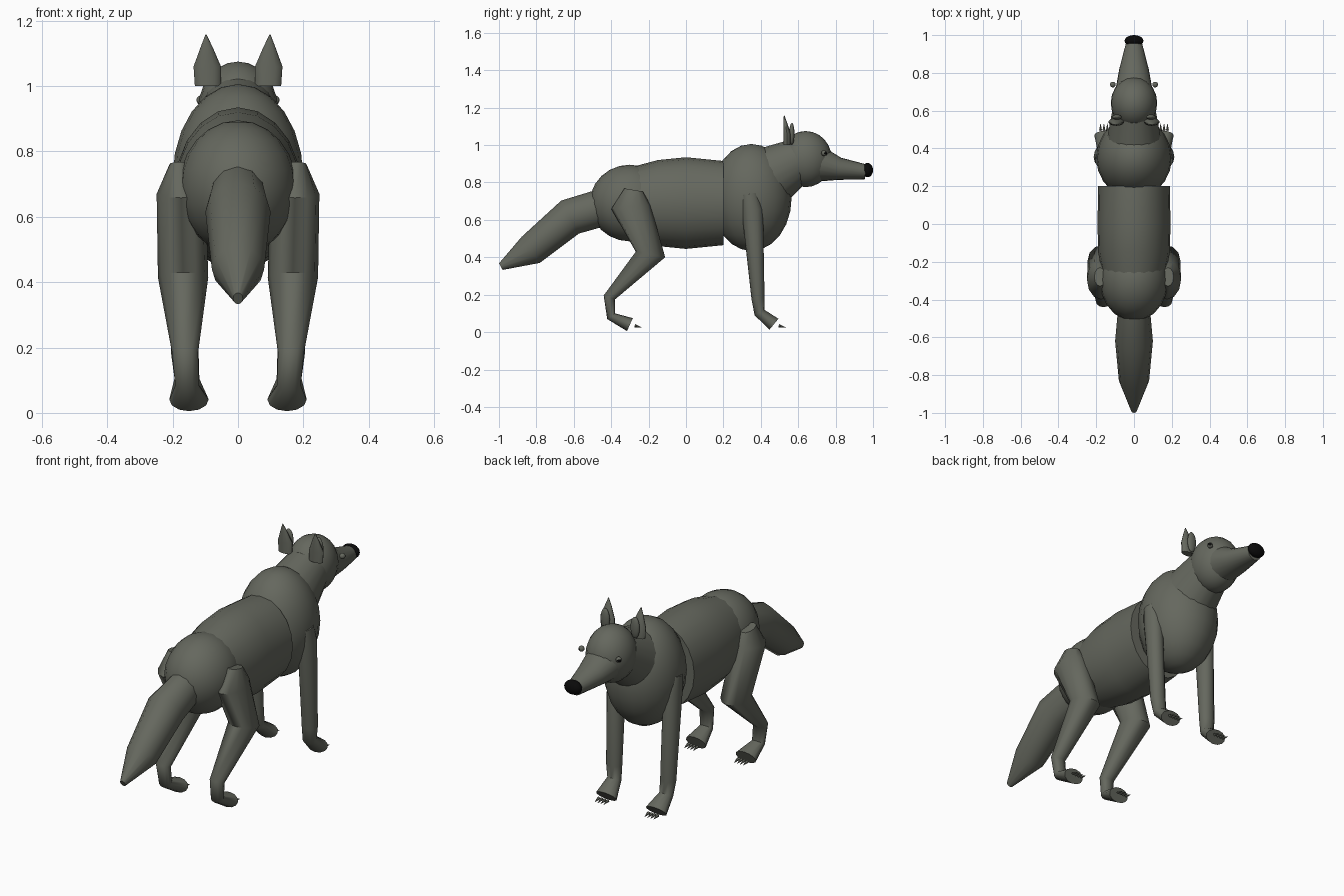
import bpy
import bmesh
from math import cos, sin, pi
from mathutils import Matrix, Vector

cube = bpy.data.objects.get("Cube")
if cube:
    bpy.data.objects.remove(cube, do_unlink=True)


def material(name, colour):
    mat = bpy.data.materials.new(name)
    mat.use_nodes = True
    mat.diffuse_color = colour
    mat.node_tree.nodes["Principled BSDF"].inputs["Base Color"].default_value = colour
    return mat


fur = material("grey_green_fur", (.13, .137, .112, 1))
black = material("black", (.003, .003, .003, 1))


def finish(name, bm, mat):
    """Turn a bmesh into a smooth shaded object."""
    bmesh.ops.recalc_face_normals(bm, faces=bm.faces)
    mesh = bpy.data.meshes.new(name)
    bm.to_mesh(mesh)
    bm.free()
    mesh.materials.append(mat)
    obj = bpy.data.objects.new(name, mesh)
    bpy.context.collection.objects.link(obj)
    bpy.ops.object.select_all(action='DESELECT')
    obj.select_set(True)
    bpy.context.view_layer.objects.active = obj
    bpy.ops.object.shade_smooth_by_angle(angle=.9)
    return obj


def tube(name, stations, start_x=0, end_x=0, sides=12):
    """Mitred tube through (y, z, half width, half depth), moving sideways evenly."""
    bm = bmesh.new()
    last = len(stations) - 1
    path = [Vector((start_x + (end_x - start_x) * i / last, y, z))
            for i, (y, z, width, depth) in enumerate(stations)]
    rings = []
    for i, (y, z, width, depth) in enumerate(stations):
        # The ring plane halves the angle between neighbouring segments
        steps = [path[k + 1] - path[k] for k in (i - 1, i) if 0 <= k < last]
        along = sum((Vector((0, d.y, d.z)).normalized() for d in steps), Vector())
        up = Vector((0, -along.z, along.y)).normalized() * depth
        side = Vector((width, 0, 0))
        turns = [2 * pi * k / sides for k in range(sides)]
        rings.append([bm.verts.new(path[i] + up * cos(t) + side * sin(t)) for t in turns])
    for near, far in zip(rings, rings[1:]):
        for k in range(sides):
            bm.faces.new((near[k - 1], near[k], far[k], far[k - 1]))
    bm.faces.new(rings[0])
    bm.faces.new(rings[-1])
    return finish(name, bm, fur)


def ball(name, centre, radii, mat=fur):
    bm = bmesh.new()
    matrix = Matrix.Translation(centre) @ Matrix.Diagonal((*radii, 1))
    bmesh.ops.create_uvsphere(bm, u_segments=20, v_segments=12, radius=1, matrix=matrix)
    return finish(name, bm, mat)


def claws(name, x, y):
    """Row of four small spikes in front of a paw."""
    bm = bmesh.new()
    for i in range(4):
        spot = Matrix.Translation((x + .018 * (i - 1.5), y, .03))
        bmesh.ops.create_cone(bm, cap_ends=True, segments=6, radius1=.009, radius2=0,
                              depth=.04, matrix=spot @ Matrix.Rotation(-1.8, 4, 'X'))
    finish(name, bm, fur)


# Trunk: rounded hips, barrel and chest
ball("hips", (0, -.3, .69), (.18, .215, .205))
tube("belly", [(-.3, .69, .16, .19), (-.15, .69, .19, .23),
               (0, .69, .193, .245), (.2, .69, .19, .225)], sides=20)
ball("chest", (0, .35, .72), (.2, .215, .286))

# Neck, skull, muzzle and nose
tube("neck", [(.36, .78, .16, .19), (.6, .92, .115, .12)], sides=20)
ball("skull", (0, .64, .925), (.123, .14, .15))
tube("muzzle", [(.7, .9, .1, .1), (.82, .873, .078, .06), (.96, .857, .042, .04)], sides=20)
ball("nose", (0, .97, .866), (.05, .03, .038), black)

# Tail hanging backwards
tube("tail", [(-.4, .68, .08, .1), (-.62, .615, .1, .1),
              (-.83, .44, .08, .085), (-.99, .35, .015, .02)])

for s, label in ((1, "left"), (-1, "right")):
    # Rear leg: thigh, knee, hock, ankle and toes
    tube("rear_leg_" + label, [
        (-.28, .76, .03, .05), (-.295, .67, .075, .105), (-.19, .415, .077, .08),
        (-.41, .185, .04, .032), (-.4, .085, .036, .026), (-.3, .04, .06, .038)],
        s * .18, s * .15)
    claws("rear_claws_" + label, s * .15, -.255)

    # Front leg: shoulder, straight shaft, ankle and toes
    tube("front_leg_" + label, [
        (.34, .74, .03, .045), (.355, .65, .045, .057), (.385, .18, .042, .035),
        (.393, .105, .038, .03), (.47, .042, .06, .038)], s * .175, s * .15)
    claws("front_claws_" + label, s * .15, .515)

    # Pointed ear with a rounded inner lobe
    tube("ear_" + label, [(.54, 1, .04, .02), (.54, 1.06, .042, .02),
                          (.53, 1.12, .018, .01), (.525, 1.157, .002, .002)],
         s * .092, s * .098)
    ball("inner_ear_" + label, (s * .09, .566, 1.06), (.026, .014, .058))

    # Eye with a pupil facing outward and forward
    eye = ball("eye_" + label, (s * .112, .738, .957), (.015, .015, .015))
    eye.data.materials.append(black)
    gaze = Vector((s, 1, 0)).normalized()
    for face in eye.data.polygons:
        face.material_index = int(face.normal.dot(gaze) > .8)
